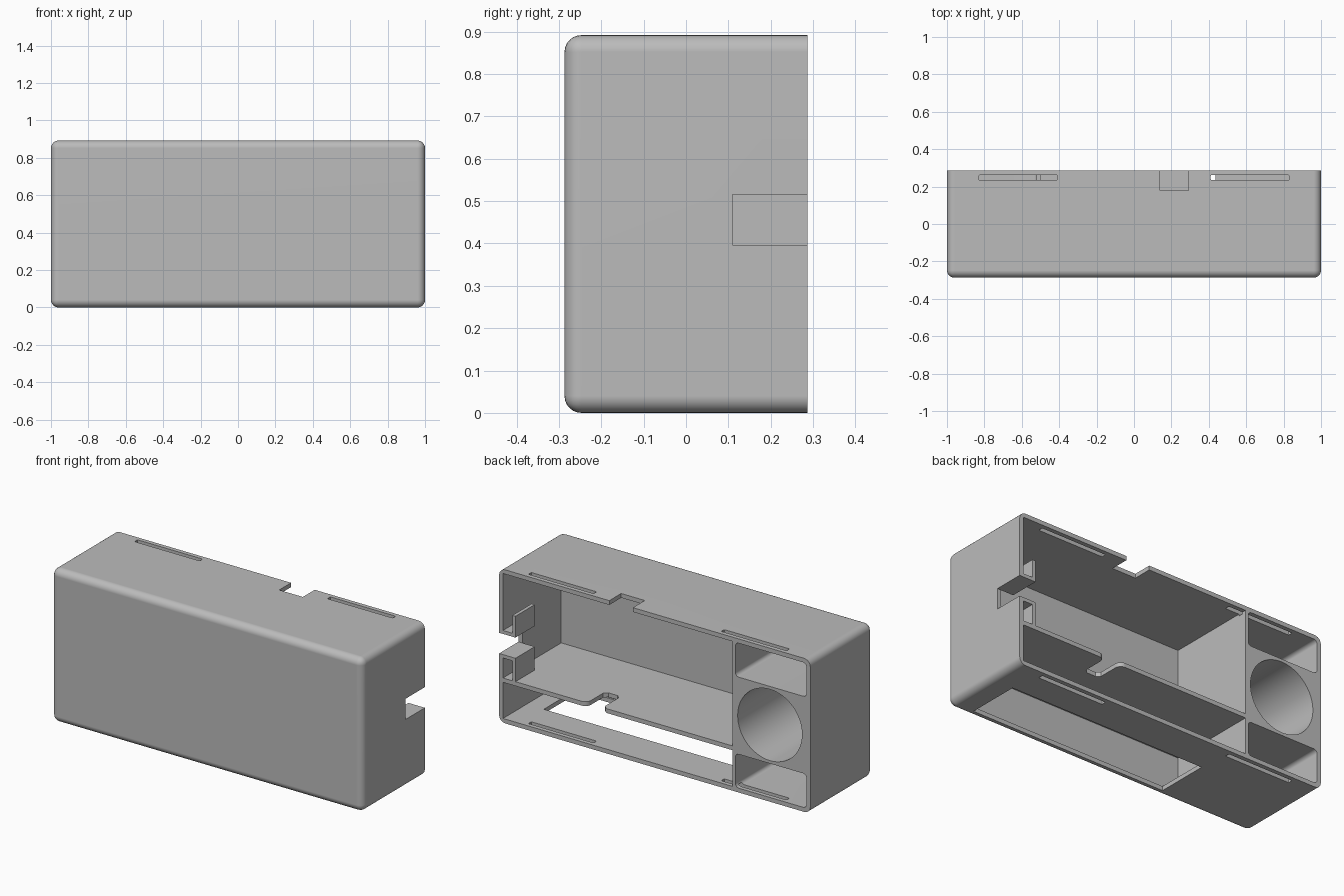
import bpy, bmesh, math
from mathutils import Matrix, Vector

default = bpy.data.objects.get("Cube")
if default:
    bpy.data.objects.remove(default, do_unlink=True)

# Overall sizes
W, D, H = 1.0, 0.287, 0.892      # half width, half depth, height
T = 0.025                        # wall thickness
FLOOR = -0.247                   # inner face of the front wall
OUT = D + 0.1                    # cutters reach past the open back
SHELF_LOW, SHELF_TOP = 0.235, 0.26
DIVIDER = -0.5                   # inner wall beside the tube block

grey = bpy.data.materials.new("plain grey")
grey.use_nodes = True
grey.diffuse_color = (0.5, 0.5, 0.5, 1)
grey.node_tree.nodes["Principled BSDF"].inputs["Base Color"].default_value = (0.5, 0.5, 0.5, 1)


def finish(name, bm):
    bmesh.ops.recalc_face_normals(bm, faces=bm.faces)
    mesh = bpy.data.meshes.new(name)
    bm.to_mesh(mesh)
    bm.free()
    mesh.materials.append(grey)
    ob = bpy.data.objects.new(name, mesh)
    bpy.context.collection.objects.link(ob)
    return ob


def box(name, x, y, z, radius=0, rounded=None, segments=4):
    """Box from three ranges; edges chosen by the rounded rule get a radius."""
    bm = bmesh.new()
    bmesh.ops.create_cube(bm, size=1)
    for v in bm.verts:
        v.co = Vector(r[0] if c < 0 else r[1] for c, r in zip(v.co, (x, y, z)))
    if rounded:
        edges = [e for e in bm.edges if rounded(e)]
        bmesh.ops.bevel(bm, geom=edges, offset=radius, segments=segments,
                        profile=0.5, affect='EDGES')
    return finish(name, bm)


def along(axis):
    return lambda e: abs((e.verts[0].co - e.verts[1].co).normalized()[axis]) > 0.9


def cut(target, cutter):
    mod = target.modifiers.new("cut", 'BOOLEAN')
    mod.operation, mod.solver, mod.object = 'DIFFERENCE', 'EXACT', cutter
    bpy.context.view_layer.objects.active = target
    bpy.ops.object.modifier_apply(modifier=mod.name)
    bpy.data.objects.remove(cutter, do_unlink=True)


# Outer shell, rounded everywhere except around the open back
case = box("case", (-W, W), (-D, D), (0, H), 0.04,
           lambda e: not all(v.co.y > 0 for v in e.verts), 6)

# Two main rooms above and below the shelf
for z in ((SHELF_TOP, H - T), (T, SHELF_LOW)):
    cut(case, box("room", (DIVIDER, W - T), (FLOOR, OUT), z))

# Pockets above and below the round bore
for z in ((0.67, H - T), (T, H - 0.67)):
    cut(case, box("pocket", (-W + T, DIVIDER - 0.018), (FLOOR, OUT), z, 0.022, along(1)))

# Round bore
bm = bmesh.new()
bmesh.ops.create_cone(bm, cap_ends=True, segments=64, radius1=0.207, radius2=0.207,
                      depth=OUT - FLOOR,
                      matrix=Matrix.Translation((-0.74, (OUT + FLOOR) / 2, H / 2))
                      @ Matrix.Rotation(math.pi / 2, 4, 'X'))
cut(case, finish("bore", bm))

# Latch slots through top and bottom
for x in ((-0.83, -0.41), (0.41, 0.83)):
    for z in ((-0.1, T + 0.01), (H - T - 0.01, H + 0.1)):
        cut(case, box("slot", x, (0.235, 0.262), z, 0.006, along(2), 2))

# Cable notch in the top, side notch, and window in the bottom
cut(case, box("top_notch", (0.14, 0.292), (0.178, OUT), (H - T - 0.05, H + 0.1)))
cut(case, box("side_notch", (W - T - 0.02, W + 0.1), (0.11, OUT), (0.396, 0.516)))
cut(case, box("window", (-0.39, 0.865), (FLOOR + 0.008, 0.07), (-0.1, T + 0.05)))

# Shelf notch with a flared, rounded mouth
half, inner, r = 0.05, 0.12, 0.035
side = [(half - 0.02, inner), (half, inner + 0.02)]
for i in range(7):
    a = math.radians(15 * i)
    side.append((half + r - r * math.cos(a), D - r + r * math.sin(a)))
side.append((half + r, OUT))
outline = side + [(-x, y) for x, y in reversed(side)]
bm = bmesh.new()
face = bm.faces.new([bm.verts.new((0.385 + x, y, SHELF_LOW - 0.04)) for x, y in outline])
ext = bmesh.ops.extrude_face_region(bm, geom=[face])
bmesh.ops.translate(bm, vec=(0, 0, 0.1),
                    verts=[g for g in ext["geom"] if isinstance(g, bmesh.types.BMVert)])
cut(case, finish("shelf_notch", bm))

# Angled brackets above and below the side notch
P = 0.02
box("upper_bracket_plate", (0.895, 0.895 + P), (0.11, D), (0.516, 0.64))
box("upper_bracket_ledge", (0.895 + P, W - T), (0.11, D), (0.516, 0.516 + P))
box("lower_bracket_plate", (0.895, 0.895 + P), (0.11, D), (SHELF_TOP, 0.396))
box("lower_bracket_ledge", (0.895 + P, W - T), (0.11, D), (0.396 - P, 0.396))

# Smooth the rounded edges while keeping flat faces flat
bpy.ops.object.select_all(action='DESELECT')
case.select_set(True)
bpy.context.view_layer.objects.active = case
bpy.ops.object.shade_smooth_by_angle(angle=math.radians(30))
weighted = case.modifiers.new("even shading", 'WEIGHTED_NORMAL')
weighted.keep_sharp = True
